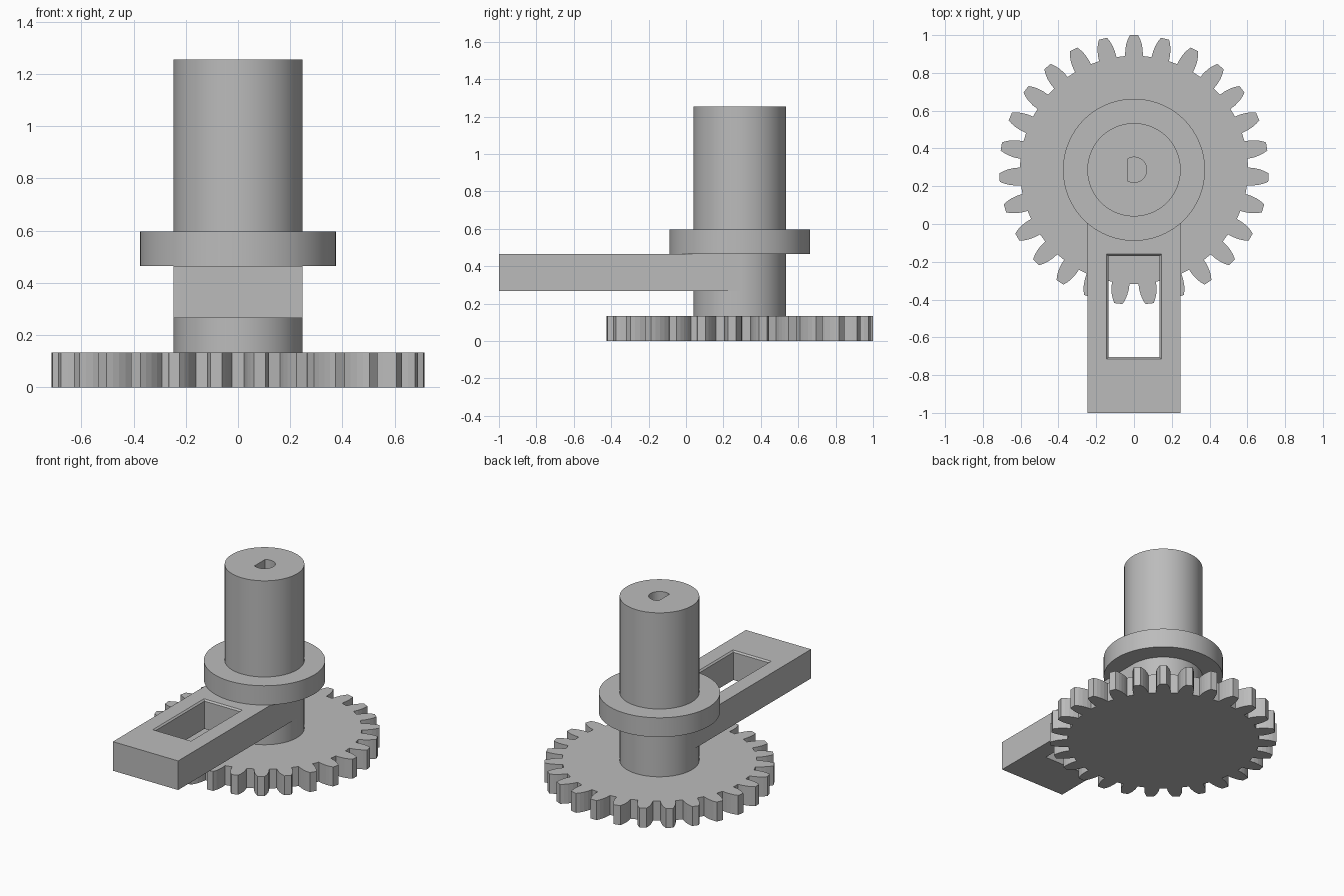
import bpy
import bmesh
from math import sin, cos, pi, radians, acos

AXIS_Y = 0.287          # the gear and shaft share this axis
TEETH = 27

if "Cube" in bpy.data.objects:
    bpy.data.objects.remove(bpy.data.objects["Cube"])

grey = bpy.data.materials.new("plain_grey")
grey.use_nodes = True
GREY = (0.5, 0.5, 0.5, 1)
grey.diffuse_color = GREY
grey.node_tree.nodes["Principled BSDF"].inputs["Base Color"].default_value = GREY


def prism(name, outline, z0, z1, centre_y=0.0, smooth_angle=None):
    """Extrude a counter-clockwise 2D outline from z0 to z1."""
    bm = bmesh.new()
    face = bm.faces.new([bm.verts.new((x, y + centre_y, z0)) for x, y in outline])
    top = bmesh.ops.extrude_face_region(bm, geom=[face])["geom"]
    bmesh.ops.translate(bm, vec=(0, 0, z1 - z0),
                        verts=[v for v in top if isinstance(v, bmesh.types.BMVert)])
    bmesh.ops.recalc_face_normals(bm, faces=bm.faces)
    mesh = bpy.data.meshes.new(name)
    bm.to_mesh(mesh)
    bm.free()
    mesh.materials.append(grey)
    obj = bpy.data.objects.new(name, mesh)
    bpy.context.collection.objects.link(obj)
    if smooth_angle:
        bpy.ops.object.select_all(action="DESELECT")
        obj.select_set(True)
        bpy.context.view_layer.objects.active = obj
        bpy.ops.object.shade_smooth_by_angle(angle=radians(smooth_angle))
    return obj


def arc(radius, start=0.0, end=2 * pi, steps=96):
    return [(radius * cos(start + (end - start) * i / steps),
             radius * sin(start + (end - start) * i / steps)) for i in range(steps)]


def rectangle(x, y0, y1):
    return [(-x, y0), (x, y0), (x, y1), (-x, y1)]


def cut(target, cutter):
    cutter.hide_render = True
    cutter.hide_set(True)
    cutter.display_type = "WIRE"
    mod = target.modifiers.new("cut_" + cutter.name, "BOOLEAN")
    mod.operation = "DIFFERENCE"
    mod.solver = "EXACT"
    mod.object = cutter


# Gear: one curved tooth flank (radius, half width), mirrored and repeated
flank = [(0.602, 0.047), (0.635, 0.046), (0.665, 0.041), (0.69, 0.033), (0.713, 0.022)]
tooth = [(r, -w) for r, w in flank] + [(r, w) for r, w in reversed(flank)]
gear_outline = []
for i in range(TEETH):
    a = pi / 2 + 2 * pi * i / TEETH
    gear_outline += [(r * cos(a) - w * sin(a), r * sin(a) + w * cos(a)) for r, w in tooth]
prism("gear", gear_outline, 0, 0.133, AXIS_Y)

# Shaft with a D-shaped socket in its top
shaft = prism("shaft", arc(0.247), 0.133, 1.255, AXIS_Y, 30)
flat = acos(-0.035 / 0.067)
socket = arc(0.067, -flat, flat, 32) + [(0.067 * cos(flat), 0.067 * sin(flat))]
cut(shaft, prism("socket_cutter", socket, 0.855, 1.3, AXIS_Y))

# Collar around the shaft
prism("collar", arc(0.376), 0.465, 0.597, AXIS_Y, 30)

# Arm with a slot whose upper edge is chamfered
arm = prism("arm", rectangle(0.247, -1, AXIS_Y), 0.266, 0.465)
cut(arm, prism("slot_cutter", rectangle(0.135, -0.705, -0.17), 0.2, 0.6))
chamfer = prism("slot_chamfer_cutter", rectangle(0.135, -0.705, -0.17), 0.455, 0.475)
for v in chamfer.data.vertices:
    if v.co.z > 0.47:
        v.co.x += 0.02 if v.co.x > 0 else -0.02
        v.co.y += 0.02 if v.co.y > -0.4 else -0.02
cut(arm, chamfer)
